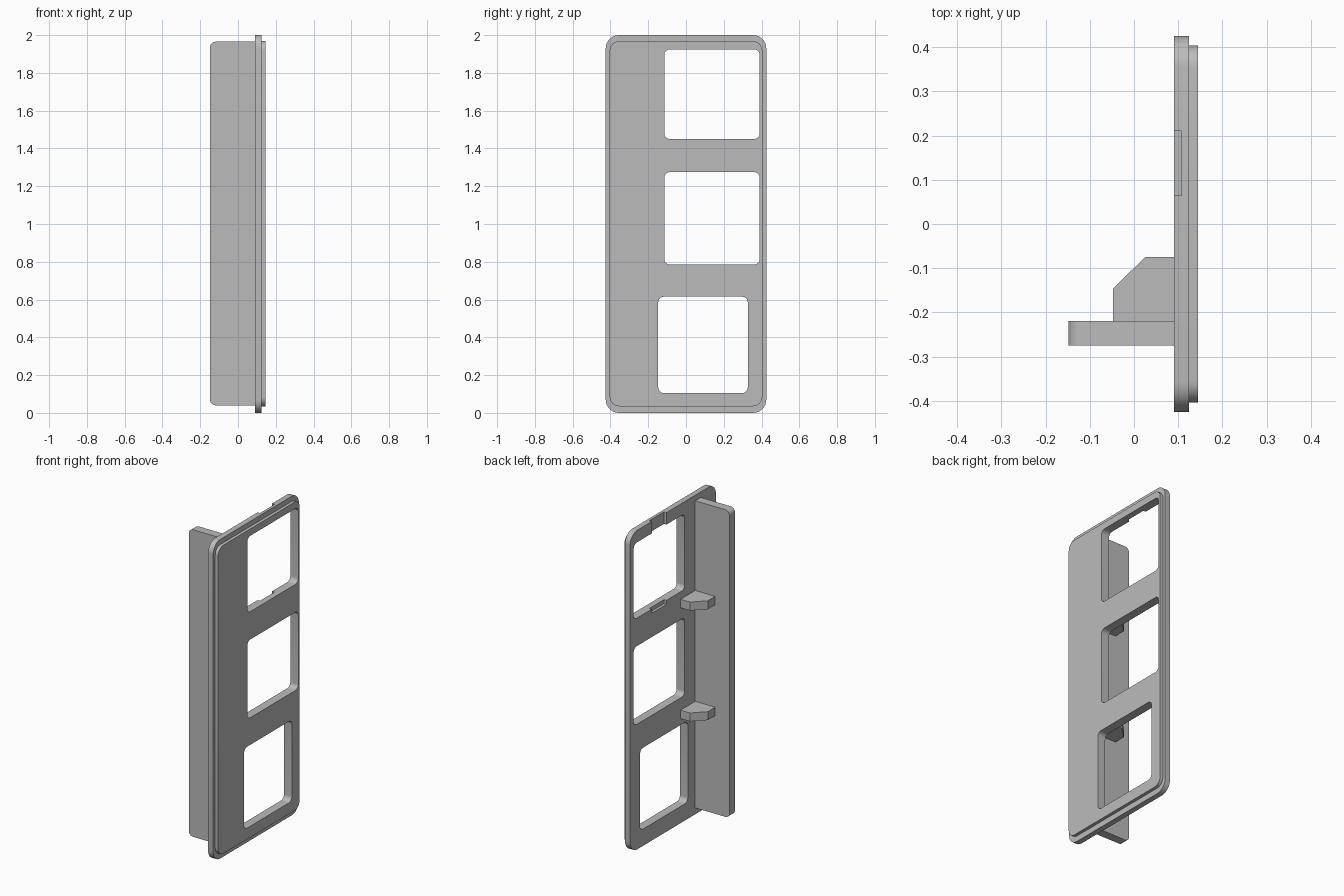
import bpy, bmesh, math
from mathutils import Vector

old = bpy.data.objects.get("Cube")
if old:
    bpy.data.objects.remove(old, do_unlink=True)

grey = bpy.data.materials.new("plain grey")
grey.use_nodes = True
grey.diffuse_color = (0.5, 0.5, 0.5, 1)
grey.node_tree.nodes["Principled BSDF"].inputs["Base Color"].default_value = (0.5, 0.5, 0.5, 1)


def rounded(a0, a1, b0, b1, radii, steps=8):
    """Rectangle outline; radii run from the low-low corner counter-clockwise."""
    corners = [(a0, b0, 1, 1), (a1, b0, -1, 1), (a1, b1, -1, -1), (a0, b1, 1, -1)]
    pts = []
    for i, ((a, b, sa, sb), r) in enumerate(zip(corners, radii)):
        if r == 0:
            pts.append((a, b))
            continue
        for k in range(steps + 1):
            t = math.pi + (i + k / steps) * math.pi / 2
            pts.append((a + sa * r + r * math.cos(t), b + sb * r + r * math.sin(t)))
    return pts


def prism(name, outline, axis, lo, hi):
    """Extrude a 2D outline along x, y or z."""
    place = {"x": lambda a, b, d: (d, a, b),
             "y": lambda a, b, d: (a, d, b),
             "z": lambda a, b, d: (a, b, d)}[axis]
    bm = bmesh.new()
    face = bm.faces.new([bm.verts.new(place(a, b, lo)) for a, b in outline])
    ext = bmesh.ops.extrude_face_region(bm, geom=[face])
    verts = [v for v in ext["geom"] if isinstance(v, bmesh.types.BMVert)]
    bmesh.ops.translate(bm, verts=verts, vec=Vector(place(0, 0, hi - lo)))
    bmesh.ops.recalc_face_normals(bm, faces=bm.faces)
    mesh = bpy.data.meshes.new(name)
    bm.to_mesh(mesh)
    bm.free()
    mesh.materials.append(grey)
    obj = bpy.data.objects.new(name, mesh)
    bpy.context.collection.objects.link(obj)
    return obj


def select(obj):
    bpy.ops.object.select_all(action="DESELECT")
    obj.select_set(True)
    bpy.context.view_layer.objects.active = obj


def boolean(obj, tool, operation):
    select(obj)
    mod = obj.modifiers.new(operation.lower(), "BOOLEAN")
    mod.operation, mod.object, mod.solver = operation, tool, "EXACT"
    bpy.ops.object.modifier_apply(modifier=mod.name)
    bpy.data.objects.remove(tool, do_unlink=True)


# Face plate with a smaller raised step on its outer side
plate = prism("face_plate", rounded(-0.425, 0.425, 0, 2, [0.07] * 4), "x", 0.09, 0.125)
step = prism("raised_step", rounded(-0.404, 0.404, 0.035, 1.968, [0.05] * 4), "x", 0.11, 0.145)
boolean(plate, step, "UNION")

# Three windows
for y0, y1, z0, z1 in [(-0.115, 0.39, 1.45, 1.925),
                       (-0.115, 0.39, 0.785, 1.275),
                       (-0.147, 0.327, 0.105, 0.615)]:
    cutter = prism("window_cutter", rounded(y0, y1, z0, z1, [0.03] * 4), "x", 0, 0.2)
    boolean(plate, cutter, "DIFFERENCE")

# Shallow notches above and below the top window
for z0, z1 in [(1.9, 2.1), (1.425, 1.5)]:
    cutter = prism("notch_cutter", rounded(0.065, 0.21, z0, z1, [0] * 4), "x", 0, 0.107)
    boolean(plate, cutter, "DIFFERENCE")

# Long fin on the inner side, rounded at its free corners
fin = prism("fin", rounded(-0.148, 0.09, 0.04, 1.965, [0.03, 0, 0, 0.03]), "y", -0.275, -0.22)

# Chamfered gussets bracing the fin
gusset = [(0.09, -0.22), (0.09, -0.075), (0.025, -0.075), (-0.048, -0.147), (-0.048, -0.22)]
for name, z in [("lower_gusset", 0.655), ("upper_gusset", 1.35)]:
    prism(name, gusset, "z", z, z + 0.053)

for obj in (plate, fin):
    select(obj)
    bpy.ops.object.shade_smooth_by_angle(angle=math.radians(30))
